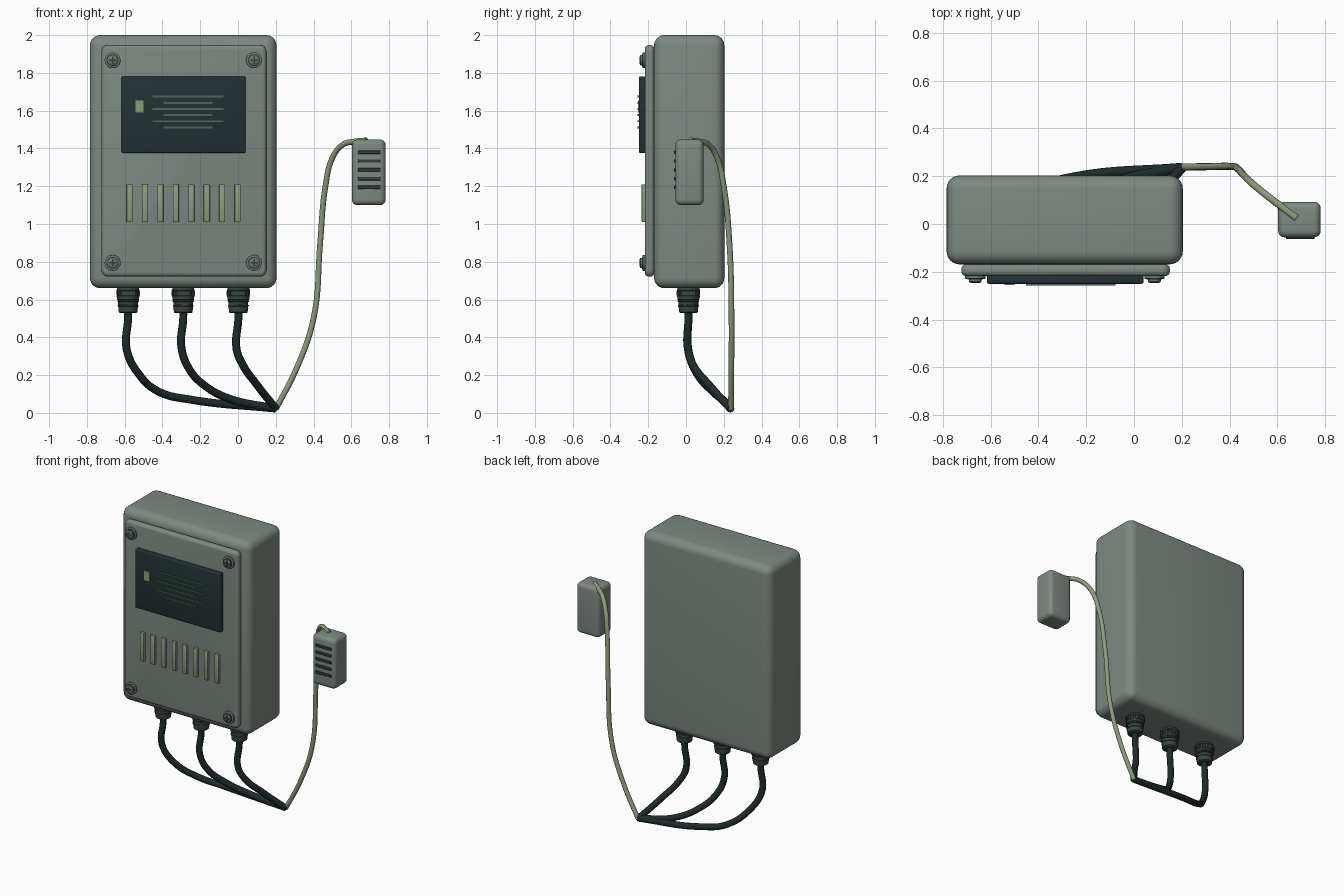
import bpy, bmesh, math
from mathutils import Matrix

if "Cube" in bpy.data.objects:
    bpy.data.objects.remove(bpy.data.objects["Cube"])


def mat(name, r, g, b):
    m = bpy.data.materials.new(name)
    m.diffuse_color = (r, g, b, 1)
    m.use_nodes = True
    m.node_tree.nodes["Principled BSDF"].inputs["Base Color"].default_value = m.diffuse_color
    return m


GREY = mat("housing grey", 0.21, 0.25, 0.222)
DARK = mat("cable black", 0.014, 0.024, 0.025)
SCREEN = mat("screen dark", 0.017, 0.03, 0.033)
GREEN = mat("pale green", 0.27, 0.33, 0.215)
LINE = mat("line green", 0.07, 0.14, 0.095)
GLAND = mat("gland dark grey", 0.04, 0.06, 0.052)
SLOT = mat("slot dark green", 0.03, 0.055, 0.045)
STEEL = mat("screw grey", 0.15, 0.18, 0.16)


def finish(ob, m, smooth=True):
    ob.data.materials.append(m)
    if smooth:
        bpy.ops.object.select_all(action='DESELECT')
        ob.select_set(True)
        bpy.context.view_layer.objects.active = ob
        bpy.ops.object.shade_smooth_by_angle(angle=math.radians(40))
    return ob


def new_object(name, bm):
    me = bpy.data.meshes.new(name)
    bmesh.ops.recalc_face_normals(bm, faces=bm.faces)
    bm.to_mesh(me)
    bm.free()
    ob = bpy.data.objects.new(name, me)
    bpy.context.collection.objects.link(ob)
    return ob


def box(name, lo, hi, m, bevel=0, seg=5, corner=0):
    """Box from lo to hi; corner rounds the four y-parallel edges first."""
    bm = bmesh.new()
    bmesh.ops.create_cube(bm, size=1)
    for v in bm.verts:
        v.co = [lo[i] + (v.co[i] + 0.5) * (hi[i] - lo[i]) for i in range(3)]
    if corner:
        es = [e for e in bm.edges if abs(e.verts[0].co.y - e.verts[1].co.y) > 1e-5]
        bmesh.ops.bevel(bm, geom=es, offset=corner, segments=6, profile=0.5, affect='EDGES')
        ends = [f for f in bm.faces if abs(f.normal.y) > 0.99]
        edges = list({e for f in ends for e in f.edges})
    else:
        edges = bm.edges[:]
    if bevel:
        bmesh.ops.bevel(bm, geom=edges, offset=bevel, segments=seg, profile=0.5, affect='EDGES')
    return finish(new_object(name, bm), m, bool(bevel))


def lathe(name, profile, m, loc, axis='Z', n=32):
    """Spin (radius, height) points round z, optionally turned to face -y."""
    bm = bmesh.new()
    rings = [[bm.verts.new((r * math.cos(2 * math.pi * i / n),
                            r * math.sin(2 * math.pi * i / n), h)) for i in range(n)]
             for r, h in profile]
    for a, b in zip(rings, rings[1:]):
        for i in range(n):
            j = (i + 1) % n
            bm.faces.new((a[i], a[j], b[j], b[i]))
    bm.faces.new(rings[0])
    bm.faces.new(rings[-1])
    if axis == 'Y':
        bm.transform(Matrix.Rotation(math.pi / 2, 4, 'X'))
    bm.transform(Matrix.Translation(loc))
    return finish(new_object(name, bm), m)


def tube(name, pts, radius, m):
    cu = bpy.data.curves.new(name, 'CURVE')
    cu.dimensions = '3D'
    cu.bevel_depth, cu.bevel_resolution, cu.resolution_u = radius, 4, 8
    cu.use_fill_caps = True
    sp = cu.splines.new('BEZIER')
    sp.bezier_points.add(len(pts) - 1)
    for p, co in zip(sp.bezier_points, pts):
        p.co = co
        p.handle_left_type = p.handle_right_type = 'AUTO'
    ob = bpy.data.objects.new(name, cu)
    bpy.context.collection.objects.link(ob)
    bpy.ops.object.select_all(action='DESELECT')
    ob.select_set(True)
    bpy.context.view_layer.objects.active = ob
    bpy.ops.object.convert(target='MESH')
    return finish(bpy.context.object, m)


# housing and lid
box("housing", (-0.784, -0.169, 0.66), (0.204, 0.203, 2.0), GREY, 0.055, 6)
box("lid", (-0.722, -0.218, 0.722), (0.15, -0.168, 1.947), GREY, 0.02, 4, corner=0.032)

# screen with indicator and lines
box("screen", (-0.616, -0.25, 1.376), (0.04, -0.212, 1.782), SCREEN, 0.008, 3)
box("indicator", (-0.542, -0.255, 1.59), (-0.5, -0.249, 1.655), GREEN)
for i in range(6):
    x0, x1 = ((-0.452, -0.077), (-0.394, -0.135))[i % 2]
    z = 1.674 - 0.0325 * i
    box("screen_line", (x0, -0.257, z - 0.005), (x1, -0.249, z + 0.005), LINE)

# raised vertical ribs below the screen
for i in range(8):
    x = -0.574 + 0.0817 * i
    box("rib", (x - 0.016, -0.235, 1.01), (x + 0.016, -0.212, 1.21), GREEN, 0.004, 2)

# lid screws: washer, domed head, cross recess
for x in (-0.664, 0.085):
    for z in (0.794, 1.867):
        lathe("screw_washer", [(0.042, 0), (0.042, 0.012), (0.038, 0.015), (0.031, 0.015)],
              STEEL, (x, -0.216, z), 'Y')
        lathe("screw_gap", [(0.032, 0), (0.032, 0.003)], SLOT, (x, -0.23, z), 'Y')
        lathe("screw_head", [(0.027, 0), (0.027, 0.011), (0.023, 0.014)],
              STEEL, (x, -0.23, z), 'Y')
        for w, h in ((0.02, 0.004), (0.004, 0.02)):
            box("screw_cross", (x - w, -0.246, z - h), (x + w, -0.242, z + h), SLOT)

# cable glands with knurled collar and rings
GX = (-0.582, -0.29, 0.002)
GY = 0.013
for x in GX:
    lathe("gland", [(0.058, 0.67), (0.058, 0.6), (0.052, 0.595), (0.052, 0.575),
                    (0.052, 0.56), (0.049, 0.533), (0.045, 0.53)], GLAND, (x, GY, 0))
    for z, r in ((0.65, 0.061), (0.617, 0.06), (0.592, 0.057), (0.568, 0.055)):
        lathe("gland_ring", [(r - 0.006, z + 0.006), (r, z + 0.003), (r, z - 0.003),
                             (r - 0.006, z - 0.006)], GLAND, (x, GY, 0))
    for i in range(20):
        a = 2 * math.pi * i / 20
        cx, cy = x + 0.058 * math.cos(a), GY + 0.058 * math.sin(a)
        box("gland_knurl", (cx - 0.004, cy - 0.004, 0.622), (cx + 0.004, cy + 0.004, 0.645), GLAND)

# black cables running to one meeting point
END = (0.2, 0.235, 0.023)
PATHS = (
    [(-0.59, 0.01, 0.34), (-0.525, 0.06, 0.205), (-0.415, 0.145, 0.11), (-0.25, 0.195, 0.07)],
    [(-0.3, 0.01, 0.35), (-0.26, 0.045, 0.235), (-0.177, 0.115, 0.145), (-0.045, 0.185, 0.075)],
    [(-0.008, 0.01, 0.34), (0.024, 0.035, 0.257), (0.103, 0.125, 0.145)],
)
for x, path in zip(GX, PATHS):
    tube("cable", [(x, GY, 0.56), (x, GY, 0.5)] + path + [END], 0.021, DARK)

# thin sensor lead
tube("sensor_lead", [(0.2, 0.238, 0.02), (0.31, 0.24, 0.235), (0.4, 0.241, 0.5),
                     (0.435, 0.23, 0.9), (0.463, 0.2, 1.2), (0.5, 0.165, 1.35),
                     (0.555, 0.12, 1.42), (0.62, 0.07, 1.437), (0.68, 0.025, 1.443)],
     0.015, GREEN)

# sensor box with front slots
box("sensor_box", (0.603, -0.056, 1.1), (0.781, 0.093, 1.447), GREY, 0.028, 5)
for i in range(5):
    z = 1.38 - 0.0465 * i
    box("sensor_slot", (0.635, -0.063, z - 0.009), (0.755, -0.053, z + 0.009), SLOT, 0.002, 1)
